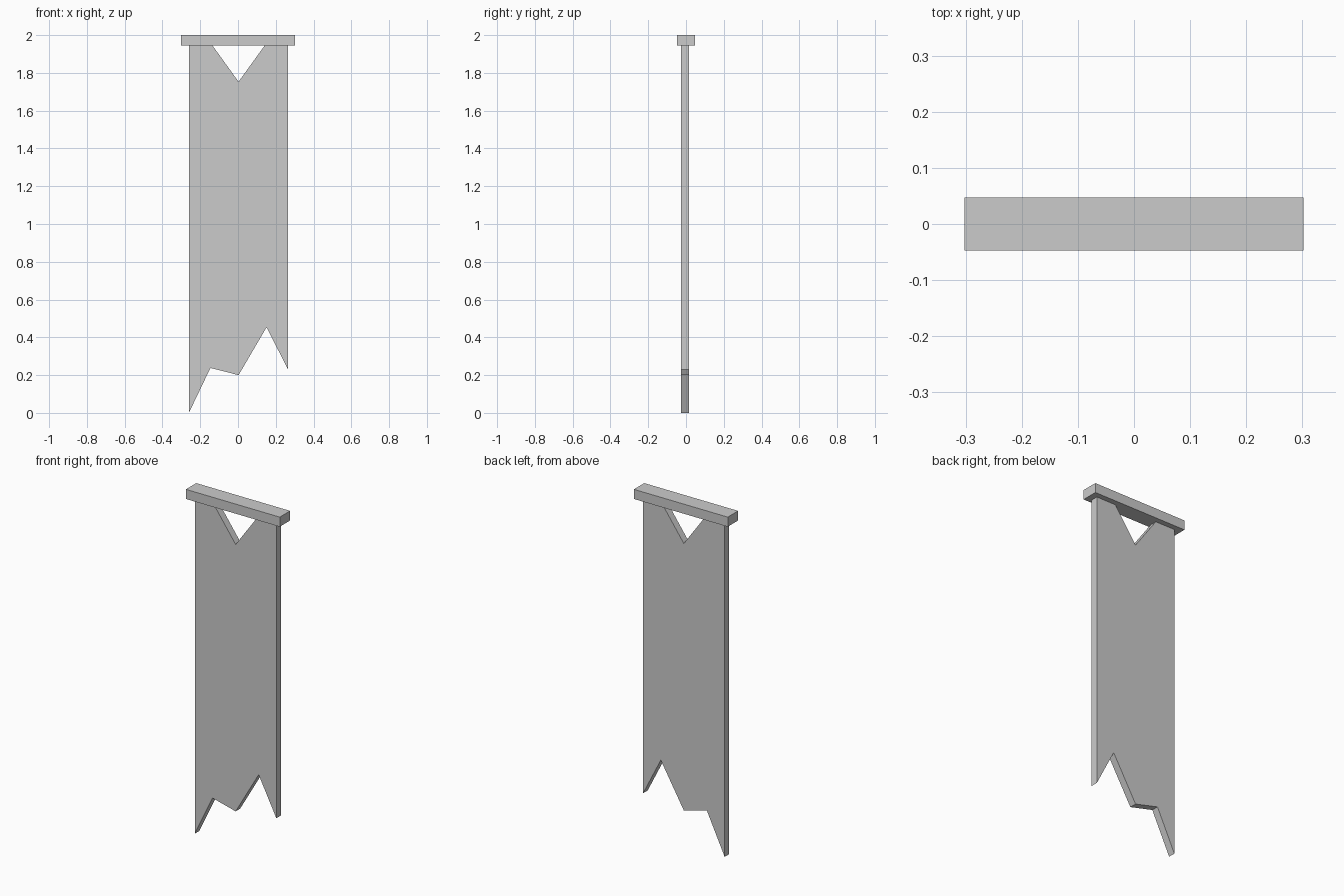
import bpy, bmesh

if "Cube" in bpy.data.objects:
    bpy.data.objects.remove(bpy.data.objects["Cube"])


def prism(name, outline, y0, y1):
    """Extrude an x-z outline from y0 to y1."""
    bm = bmesh.new()
    face = bm.faces.new([bm.verts.new((x, y0, z)) for x, z in outline])
    new = bmesh.ops.extrude_face_region(bm, geom=[face])["geom"]
    verts = [v for v in new if isinstance(v, bmesh.types.BMVert)]
    bmesh.ops.translate(bm, verts=verts, vec=(0, y1 - y0, 0))
    bmesh.ops.recalc_face_normals(bm, faces=bm.faces)
    mesh = bpy.data.meshes.new(name)
    bm.to_mesh(mesh)
    bm.free()
    obj = bpy.data.objects.new(name, mesh)
    bpy.context.collection.objects.link(obj)
    return obj


# Wooden bar the banner hangs from
prism("hanging_bar",
      [(-0.302, 1.944), (0.302, 1.944), (0.302, 2.0), (-0.302, 2.0)],
      -0.0475, 0.0475)

# Cloth with a torn lower edge and a V notch under the bar
prism("banner_cloth",
      [(-0.26, 0.0), (-0.146, 0.238), (0.003, 0.2), (0.151, 0.453), (0.265, 0.23),
       (0.265, 1.96), (0.152, 1.96), (0.003, 1.753), (-0.146, 1.96), (-0.26, 1.96)],
      -0.026, 0.016)
